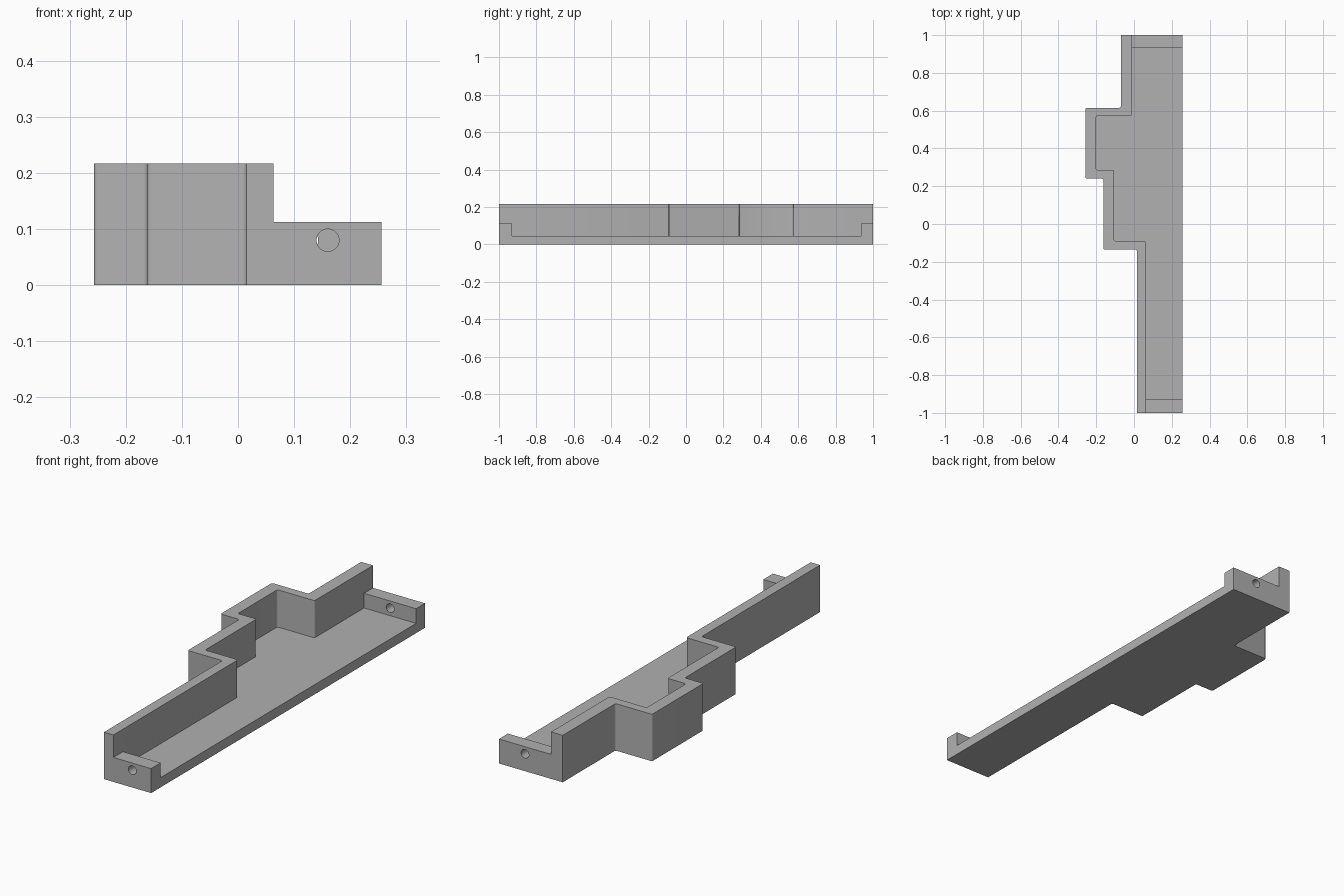
import bpy, bmesh
from math import pi

if "Cube" in bpy.data.objects:
    bpy.data.objects.remove(bpy.data.objects["Cube"], do_unlink=True)

grey = bpy.data.materials.new("plain grey")
grey.use_nodes = True
grey.diffuse_color = (0.44, 0.44, 0.44, 1)
grey.node_tree.nodes["Principled BSDF"].inputs["Base Color"].default_value = grey.diffuse_color


def prism(name, outline, bottom, top):
    """Extrude an outline upwards and round its stepped wall corners."""
    bm = bmesh.new()
    base = bm.faces.new([bm.verts.new((x, y, bottom)) for x, y in outline])
    result = bmesh.ops.extrude_face_region(bm, geom=[base])
    raised = [g for g in result["geom"] if isinstance(g, bmesh.types.BMVert)]
    bmesh.ops.translate(bm, verts=raised, vec=(0, 0, top - bottom))
    corners = [e for e in bm.edges
               if abs(e.verts[0].co.z - e.verts[1].co.z) > 0.01
               and abs(e.verts[0].co.y) < 0.8]
    bmesh.ops.bevel(bm, geom=corners, offset=0.008, segments=3,
                    profile=0.5, affect='EDGES')
    bmesh.ops.recalc_face_normals(bm, faces=bm.faces)
    mesh = bpy.data.meshes.new(name)
    bm.to_mesh(mesh)
    bm.free()
    mesh.materials.append(grey)
    obj = bpy.data.objects.new(name, mesh)
    bpy.context.collection.objects.link(obj)
    return obj


def cut(target, cutter):
    cutter.hide_render = True
    mod = target.modifiers.new(cutter.name, 'BOOLEAN')
    mod.operation = 'DIFFERENCE'
    mod.solver = 'EXACT'
    mod.object = cutter
    bpy.ops.object.select_all(action='DESELECT')
    target.select_set(True)
    bpy.context.view_layer.objects.active = target
    bpy.ops.object.modifier_apply(modifier=mod.name)
    bpy.data.objects.remove(cutter, do_unlink=True)


# Solid body with the stepped outer wall line
outer = [(0.256, -1), (0.256, 1), (-0.07, 1), (-0.07, 0.615), (-0.257, 0.615),
         (-0.257, 0.24), (-0.162, 0.24), (-0.162, -0.135), (0.015, -0.135), (0.015, -1)]
tray = prism("stepped_tray", outer, 0, 0.217)

# Inner wall line, shared by the deep pocket and the opening above the end lips
steps = [(-0.01, 0.573), (-0.2, 0.573), (-0.2, 0.285),
         (-0.105, 0.285), (-0.105, -0.09), (0.063, -0.09)]


def inner(front, back):
    return [(0.4, front), (0.4, back), (-0.01, back)] + steps + [(0.063, front)]


cut(tray, prism("pocket_cutter", inner(-0.93, 0.935), 0.045, 0.4))
cut(tray, prism("lip_cutter", inner(-1.2, 1.2), 0.113, 0.4))

# Screw holes through the middle of each end lip
for x, y in ((0.16, -0.97), (0.123, 0.97)):
    bpy.ops.mesh.primitive_cylinder_add(vertices=32, radius=0.02, depth=0.2,
                                        location=(x, y, 0.08), rotation=(pi / 2, 0, 0))
    hole = bpy.context.object
    hole.name = "hole_cutter"
    hole.data.materials.append(grey)
    cut(tray, hole)

bpy.ops.object.shade_smooth_by_angle(angle=pi / 5)
